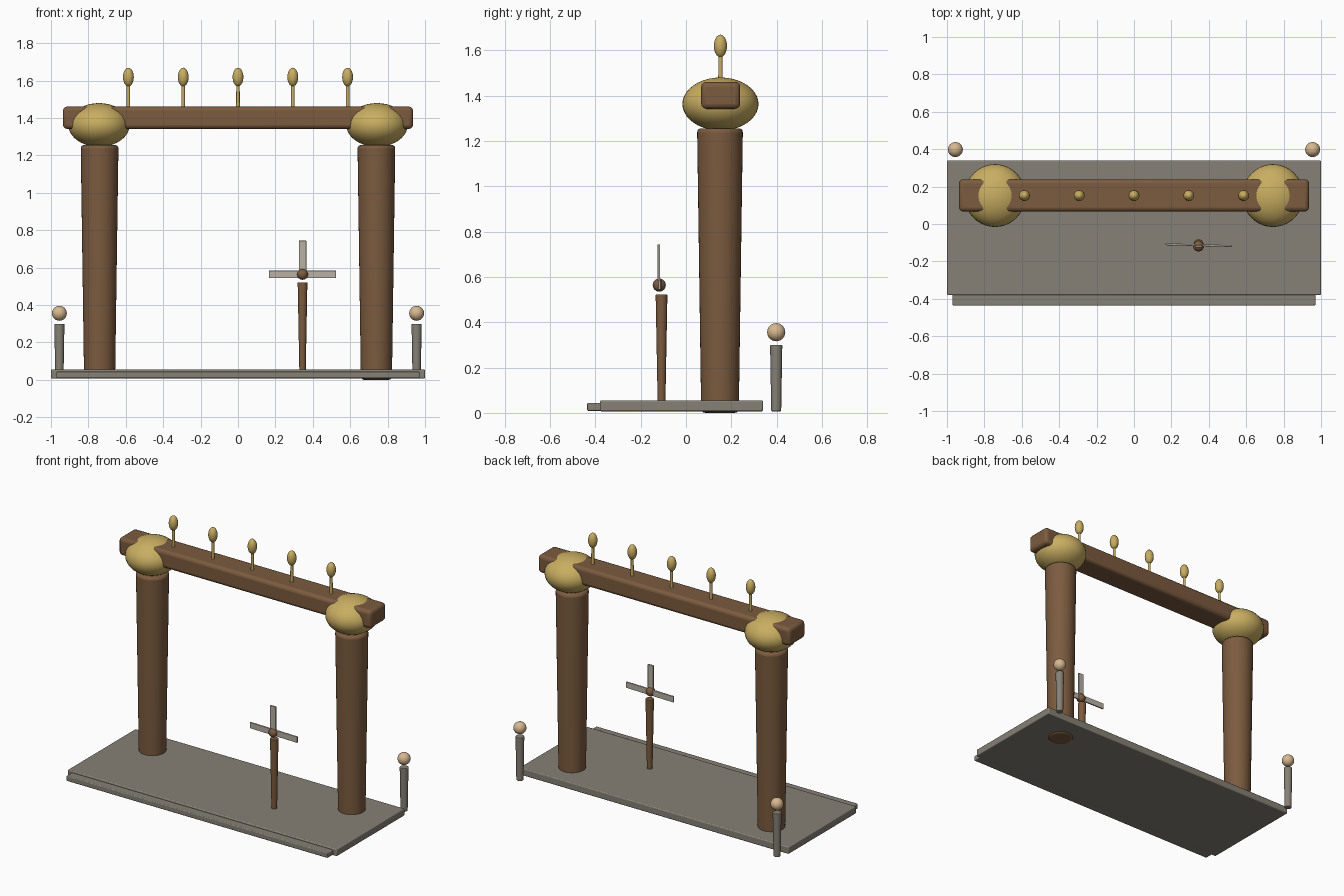
import bpy
from math import radians

if "Cube" in bpy.data.objects:
    bpy.data.objects.remove(bpy.data.objects["Cube"])


def material(name, rgb):
    m = bpy.data.materials.new(name)
    m.diffuse_color = (*rgb, 1)
    m.use_nodes = True
    m.node_tree.nodes["Principled BSDF"].inputs["Base Color"].default_value = m.diffuse_color
    return m


WOOD = material("wood", (0.20, 0.105, 0.05))
GOLD = material("gold", (0.58, 0.42, 0.12))
STONE = material("stone", (0.24, 0.22, 0.18))
LAMP = material("lamp_tan", (0.68, 0.48, 0.28))
BLADE = material("blade_grey", (0.48, 0.44, 0.37))


def finish(name, mat, bevel=0, segments=3):
    ob = bpy.context.object
    ob.name = name
    ob.data.materials.append(mat)
    if bevel:
        b = ob.modifiers.new("bevel", 'BEVEL')
        b.width = bevel
        b.segments = segments
        b.limit_method = 'ANGLE'
        b.angle_limit = radians(50)
    bpy.ops.object.shade_smooth_by_angle(angle=radians(40))
    return ob


def box(name, mat, lo, hi, bevel=0):
    bpy.ops.mesh.primitive_cube_add(size=1, location=[(a + b) / 2 for a, b in zip(lo, hi)])
    bpy.context.object.scale = [b - a for a, b in zip(lo, hi)]
    bpy.ops.object.transform_apply(location=False, rotation=False, scale=True)
    return finish(name, mat, bevel)


def shaft(name, mat, x, y, z0, z1, r0, r1, bevel=0, sides=24):
    bpy.ops.mesh.primitive_cone_add(vertices=sides, radius1=r0, radius2=r1,
                                    depth=z1 - z0, location=(x, y, (z0 + z1) / 2))
    return finish(name, mat, bevel)


def ball(name, mat, loc, radii, segs=24):
    bpy.ops.mesh.primitive_uv_sphere_add(segments=segs, ring_count=segs // 2, radius=1, location=loc)
    bpy.context.object.scale = radii
    bpy.ops.object.transform_apply(location=False, rotation=False, scale=True)
    return finish(name, mat)


# Platform and front step
box("platform", STONE, (-1, -0.38, 0.007), (1, 0.34, 0.055), 0.006)
box("front_step", STONE, (-0.97, -0.436, 0.009), (0.97, -0.32, 0.044), 0.005)

# Columns, capitals and corner lamp posts on both sides
for side, s in (("left", -1), ("right", 1)):
    shaft(side + "_column", WOOD, s * 0.74, 0.15, 0.008 if s < 0 else 0.0, 1.256,
          0.083, 0.101, 0.018, 40)
    ball(side + "_capital", GOLD, (s * 0.743, 0.152, 1.363), (0.164, 0.168, 0.117), 40)
    shaft(side + "_lamp_post", STONE, s * 0.955, 0.398, 0.007, 0.30, 0.022, 0.027, 0.004)
    ball(side + "_lamp_globe", LAMP, (s * 0.955, 0.398, 0.356), (0.04, 0.04, 0.04))

# Cross beam
box("cross_beam", WOOD, (-0.936, 0.067, 1.342), (0.936, 0.239, 1.461), 0.022)

# Row of finials on the beam
for i in range(5):
    x = (i - 2) * 0.293
    shaft(f"finial_rod_{i + 1}", GOLD, x, 0.152, 1.44, 1.60, 0.010, 0.009, 0, 16)
    ball(f"finial_bud_{i + 1}", GOLD, (x, 0.152, 1.619), (0.029, 0.029, 0.05), 20)

# Small vane: stake, hub and three blades
shaft("vane_stake", WOOD, 0.345, -0.108, 0.04, 0.522, 0.017, 0.026, 0.004)
ball("vane_hub", WOOD, (0.345, -0.118, 0.564), (0.029, 0.029, 0.029))
arm = box("vane_side_blades", BLADE, (0.166, -0.118, 0.544), (0.524, -0.108, 0.584), 0.002)
arm.rotation_euler.z = radians(-1.5)
box("vane_upper_blade", BLADE, (0.325, -0.125, 0.565), (0.365, -0.114, 0.744), 0.002)
